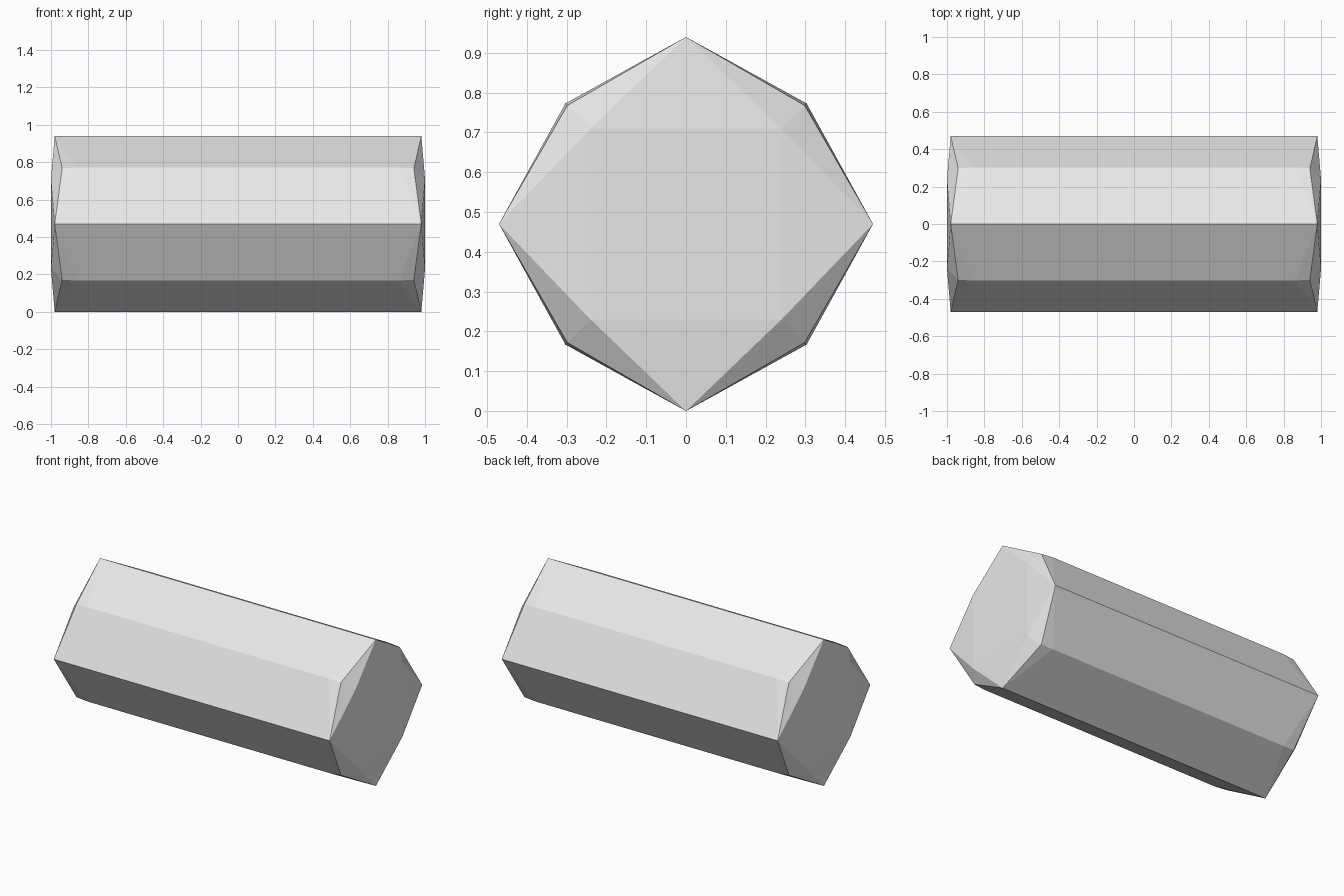
import bpy, bmesh
from itertools import product

if "Cube" in bpy.data.objects:
    bpy.data.objects.remove(bpy.data.objects["Cube"])

# Symmetric corner points of the faceted bar (x, y, z about its centre)
R = 0.47
key_points = [
    (1.00, 0.24, 0.24),     # flat square on each end
    (0.98, R, 0.0),         # side ridges
    (0.98, 0.0, R),         # top and bottom ridges
    (0.94, 0.298, 0.298),   # clipped diagonal corners
    (0.86, 0.303, 0.303),   # ends of the diagonal ridges
]
points = {(x * a, y * b, z * c)
          for x, y, z in key_points
          for a, b, c in product((1, -1), repeat=3)}

# Faceted bar: convex hull of the mirrored points
bm = bmesh.new()
for x, y, z in sorted(points):
    bm.verts.new((x, y, z + R))
bmesh.ops.convex_hull(bm, input=bm.verts[:])
bmesh.ops.recalc_face_normals(bm, faces=bm.faces[:])
mesh = bpy.data.meshes.new("faceted_bar")
bm.to_mesh(mesh)
bm.free()

# Single light grey colour
grey = bpy.data.materials.new("light_grey")
grey.diffuse_color = (0.8, 0.8, 0.8, 1)
grey.use_nodes = True
grey.node_tree.nodes["Principled BSDF"].inputs["Base Color"].default_value = grey.diffuse_color
mesh.materials.append(grey)
bpy.context.collection.objects.link(bpy.data.objects.new("faceted_bar", mesh))
